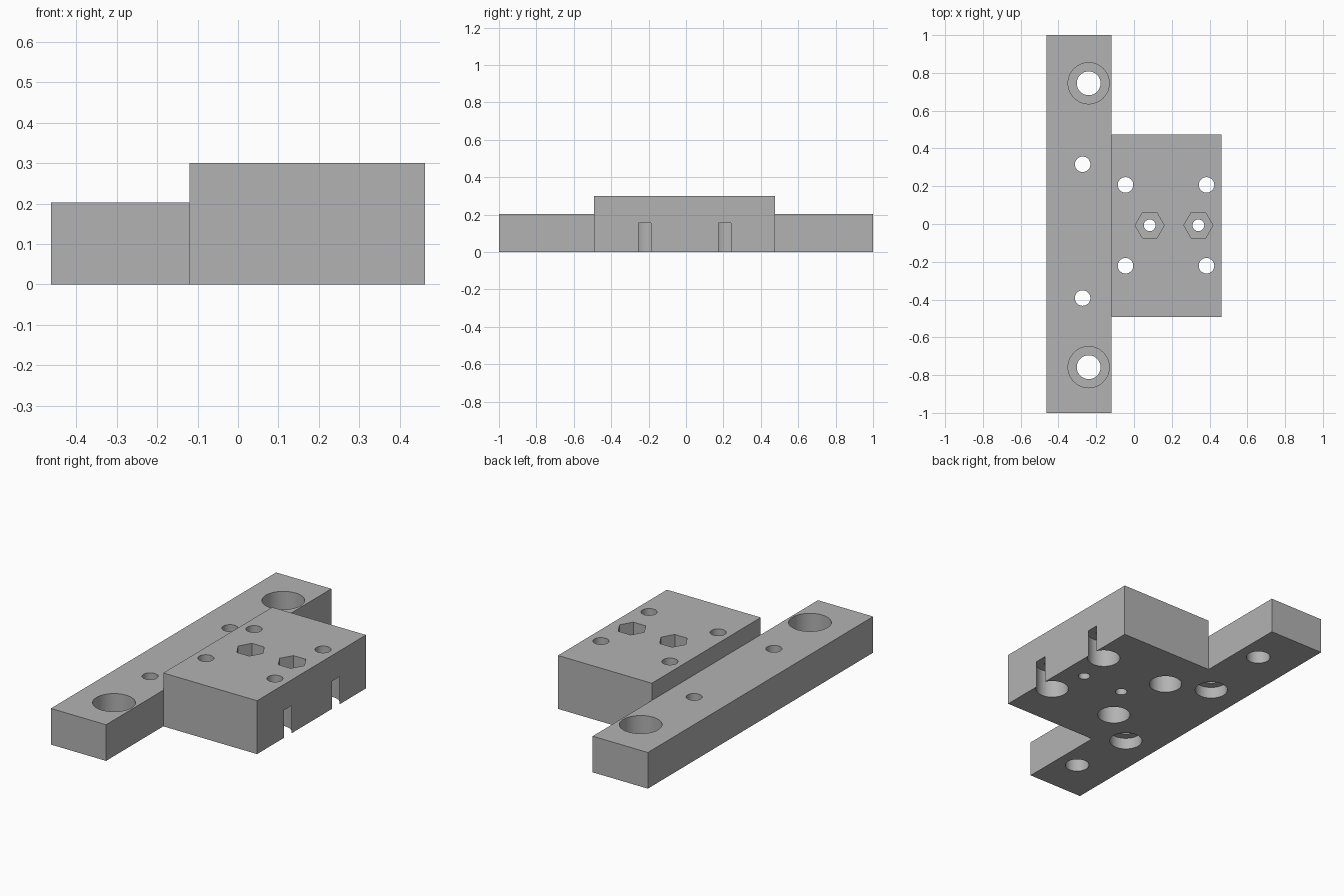
import bpy
import math

cube = bpy.data.objects.get("Cube")
if cube:
    bpy.data.objects.remove(cube, do_unlink=True)

RAIL_TOP, BLOCK_TOP, MID_Y = 0.203, 0.3, -0.007

grey = bpy.data.materials.new("plain_grey")
grey.use_nodes = True
colour = (0.45, 0.45, 0.45, 1)
grey.diffuse_color = colour
grey.node_tree.nodes["Principled BSDF"].inputs["Base Color"].default_value = colour


def box(name, x0, x1, y0, y1, z0, z1):
    bpy.ops.mesh.primitive_cube_add(
        size=1, location=((x0 + x1) / 2, (y0 + y1) / 2, (z0 + z1) / 2))
    ob = bpy.context.object
    ob.name = name
    ob.scale = (x1 - x0, y1 - y0, z1 - z0)
    bpy.ops.object.transform_apply(location=True, rotation=True, scale=True)
    ob.data.materials.append(grey)
    return ob


def combine(target, other, operation):
    """Apply a boolean and discard the helper solid."""
    mod = target.modifiers.new("combine", "BOOLEAN")
    mod.operation, mod.solver, mod.object = operation, "EXACT", other
    bpy.context.view_layer.objects.active = target
    bpy.ops.object.modifier_apply(modifier=mod.name)
    bpy.data.objects.remove(other, do_unlink=True)


def drill(target, x, y, radius, z0, z1, sides=48):
    bpy.ops.mesh.primitive_cylinder_add(
        vertices=sides, radius=radius, depth=z1 - z0, location=(x, y, (z0 + z1) / 2),
        rotation=(0, 0, math.pi / 2 if sides == 6 else 0))
    cutter = bpy.context.object
    cutter.hide_render = True
    cutter.data.materials.append(grey)
    combine(target, cutter, "DIFFERENCE")


# Long rail joined to the raised block
bracket = box("mounting_bracket", -0.463, -0.12, -1, 1, 0, RAIL_TOP)
block = box("raised_block", -0.12, 0.463, -0.492, 0.475, 0, BLOCK_TOP)
combine(bracket, block, "UNION")

# Rail end holes, counterbored from above
for y in (0.745, -0.758):
    drill(bracket, -0.24, y, 0.109, 0.1, 0.5)
    drill(bracket, -0.24, y, 0.063, -0.1, 0.5)

# Rail screw holes, counterbored from below
for y in (0.316, -0.392):
    drill(bracket, -0.272, y, 0.086, -0.1, 0.065)
    drill(bracket, -0.272, y, 0.041, -0.1, 0.5)

# Block screw holes, whose outer bores break through the side face
for x in (-0.045, 0.384):
    for side in (-1, 1):
        y = MID_Y + side * 0.214
        drill(bracket, x, y, 0.086, -0.1, 0.155)
        drill(bracket, x, y, 0.041, -0.1, 0.5)

# Hexagonal nut pockets with through holes
for x in (0.083, 0.341):
    drill(bracket, x, MID_Y, 0.077, 0.15, 0.5, sides=6)
    drill(bracket, x, MID_Y, 0.031, -0.1, 0.5)

# Smooth bores with crisp edges
bpy.ops.object.select_all(action="DESELECT")
bracket.select_set(True)
bpy.context.view_layer.objects.active = bracket
bpy.ops.object.shade_smooth_by_angle(angle=math.radians(30))
